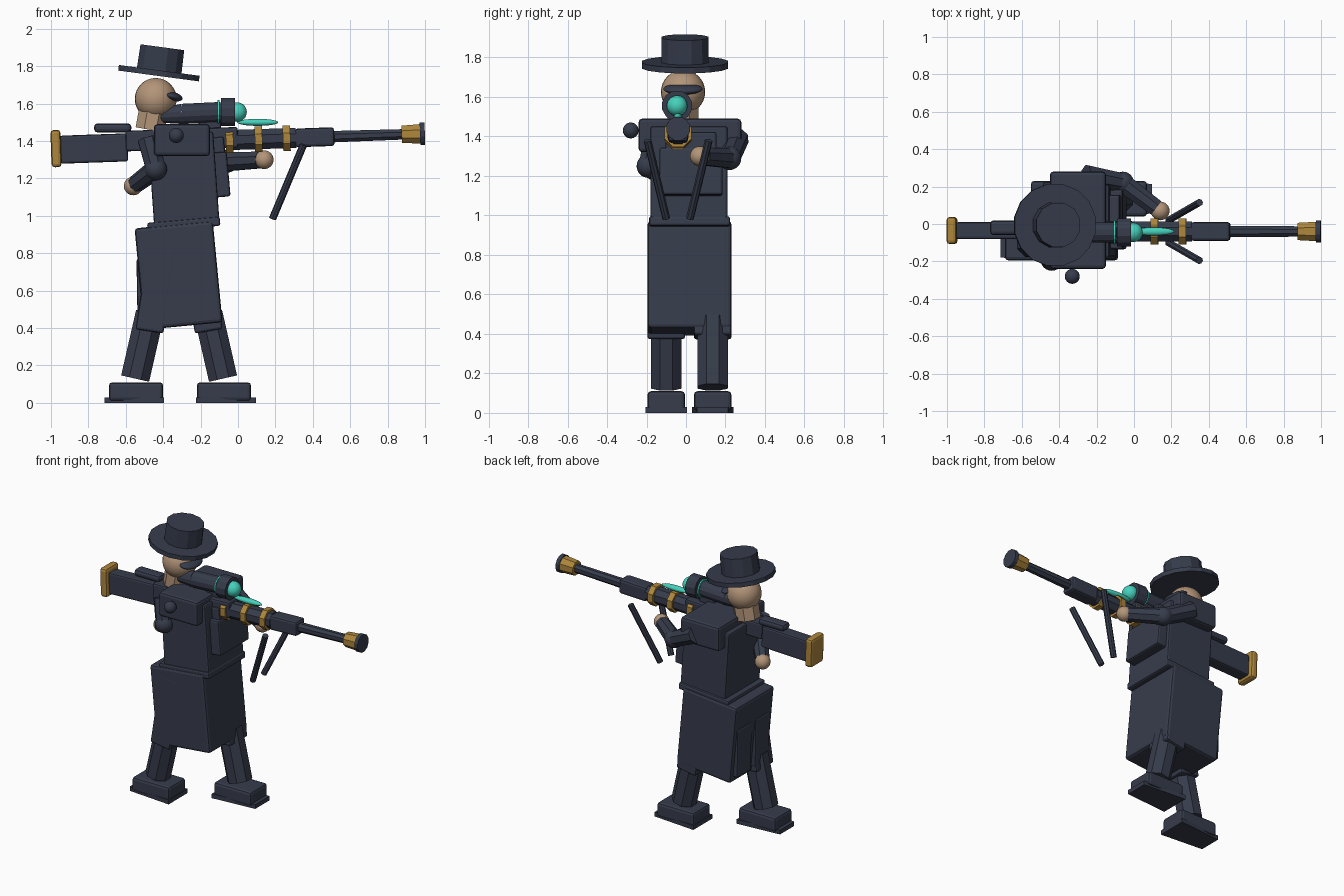
import bpy
import math
from mathutils import Vector, Quaternion

cube = bpy.data.objects.get("Cube")
if cube:
    bpy.data.objects.remove(cube)


def material(name, color):
    m = bpy.data.materials.new(name)
    m.use_nodes = True
    m.diffuse_color = (*color, 1)
    m.node_tree.nodes["Principled BSDF"].inputs["Base Color"].default_value = (*color, 1)
    return m


NAVY = material("dark navy", (0.037, 0.045, 0.071))
SKIN = material("skin tan", (0.45, 0.30, 0.19))
BRASS = material("brass", (0.42, 0.24, 0.045))
TEAL = material("teal glow", (0.06, 0.64, 0.50))


def finish(name, mat, bevel=0.0, smooth=False):
    o = bpy.context.object
    o.name = name
    o.data.materials.append(mat)
    if bevel:
        b = o.modifiers.new("Bevel", "BEVEL")
        b.width = bevel
        b.segments = 2
    if smooth:
        bpy.ops.object.shade_smooth_by_angle(angle=math.radians(35))
    return o


def box(name, center, size, mat=NAVY, tilt=0, bevel=0.012):
    bpy.ops.mesh.primitive_cube_add(size=1, location=center)
    o = bpy.context.object
    o.scale = size
    bpy.ops.object.transform_apply(location=False, rotation=False, scale=True)
    o.rotation_euler.y = math.radians(tilt)
    return finish(name, mat, bevel)


def rod(name, a, b, r1, r2=None, mat=NAVY, sides=8, bevel=0.0):
    a, b = Vector(a), Vector(b)
    bpy.ops.mesh.primitive_cone_add(vertices=sides, radius1=r1, radius2=r2 or r1,
                                    depth=(b - a).length, location=(a + b) / 2)
    o = bpy.context.object
    o.rotation_mode = "QUATERNION"
    o.rotation_quaternion = (b - a).to_track_quat("Z", "Y") @ Quaternion((0, 0, 1), math.pi / sides)
    return finish(name, mat, bevel)


def ball(name, center, r, mat, scale=(1, 1, 1)):
    bpy.ops.mesh.primitive_uv_sphere_add(segments=24, ring_count=16, radius=r, location=center)
    bpy.context.object.scale = scale
    return finish(name, mat, smooth=True)


# Legs and boots: toe points backward on the rear leg, forward on the other
for side, y, foot, knee, hip, toe in (("right", -0.1, -0.55, -0.47, -0.40, -1),
                                      ("left", 0.135, -0.08, -0.16, -0.24, 1)):
    bx = foot + 0.005
    box(side + "_boot", (bx, y, 0.06), (0.29, 0.19, 0.1), bevel=0.018)
    sole = box(side + "_boot_sole", (bx + toe * 0.01, y, 0.015), (0.32, 0.21, 0.03), bevel=0)
    for v in sole.data.vertices:
        if v.co.x * toe > 0:
            v.co.y *= 0.75
    rod(side + "_shin", (foot, y, 0.13), (knee, y, 0.48), 0.083)
    lean = math.degrees(math.atan2(hip - knee, 0.45))
    box(side + "_thigh", ((knee + hip) / 2, y, 0.63), (0.15, 0.19, 0.5), tilt=lean)

# Coat
box("coat_skirt", (-0.318, 0.018, 0.682), (0.42, 0.425, 0.545), tilt=-5.5, bevel=0.018)
for y in (-0.08, 0.12):
    box("coat_tail", (-0.505, y, 0.6), (0.07, 0.16, 0.34), tilt=-1)
box("waist_belt", (-0.29, 0.018, 0.955), (0.39, 0.41, 0.05), tilt=-5)
box("torso", (-0.29, 0.015, 1.19), (0.35, 0.39, 0.5), tilt=-4)
box("chest_panel", (-0.1, 0.025, 1.22), (0.1, 0.32, 0.24), tilt=-5)
box("upper_chest_panel", (-0.12, 0.025, 1.35), (0.1, 0.26, 0.14), tilt=-5)
box("shoulder_yoke", (-0.3, 0.02, 1.405), (0.3, 0.52, 0.17), bevel=0.018)
ball("shoulder_knob", (-0.33, -0.28, 1.43), 0.04, NAVY)

# Arms
for side, shoulder, elbow, hand in (
        ("left", (-0.26, 0.26, 1.39), (-0.06, 0.22, 1.29), (0.14, 0.07, 1.3)),
        ("right", (-0.48, -0.15, 1.41), (-0.44, -0.19, 1.25), (-0.56, -0.05, 1.16))):
    rod(side + "_upper_arm", shoulder, elbow, 0.06, 0.055)
    ball(side + "_elbow", elbow, 0.06, NAVY)
    wrist = Vector(elbow).lerp(Vector(hand), 0.9)
    rod(side + "_forearm", elbow, wrist, 0.055, 0.048)
    ball(side + "_hand", hand, 0.05, SKIN)

# Head
rod("neck", (-0.47, -0.015, 1.46), (-0.45, -0.015, 1.57), 0.085, mat=SKIN)
ball("head", (-0.44, -0.015, 1.625), 0.112, SKIN)
ball("eye_visor", (-0.355, -0.015, 1.64), 0.1, NAVY, (0.6, 1, 0.25)).rotation_euler.y = 0.25

# Hat, tipped forward
axis = Vector((math.sin(0.133), 0, math.cos(0.133)))
base = Vector((-0.425, -0.005, 1.748))
rod("hat_brim", base, base + axis * 0.03, 0.222, sides=16)
rod("hat_crown", base, base + axis * 0.155, 0.125, 0.122, sides=12)


# Rifle: everything sits on one gently rising bore line
def bore(x, dz=0.0):
    return (x, -0.04, 1.41 + 0.033 * (x - 0.1) + dz)


def along(name, x1, x2, r1, r2=None, mat=NAVY, dz=0.0, sides=8):
    return rod(name, bore(x1, dz), bore(x2, dz), r1, r2, mat, sides)


box("butt_plate", (-0.973, -0.035, 1.36), (0.054, 0.145, 0.2), BRASS, -2, 0.018)
box("stock", (-0.77, -0.035, 1.36), (0.36, 0.09, 0.15), tilt=-2)
box("cheek_rest", (-0.67, -0.02, 1.47), (0.2, 0.08, 0.05), bevel=0.02)
box("receiver", (-0.3, -0.04, 1.41), (0.6, 0.11, 0.11), tilt=-2)
along("fore_end", -0.05, 0.31, 0.058)
for x in (-0.045, 0.11, 0.26):
    along("brass_band", x - 0.02, x + 0.02, 0.074, mat=BRASS)
box("barrel_shroud", bore(0.41), (0.21, 0.1, 0.1), tilt=-2, bevel=0.015)
along("barrel", 0.5, 0.89, 0.033, 0.03)
along("muzzle_brake", 0.875, 0.975, 0.05, 0.056, BRASS)
along("muzzle_flange", 0.973, 0.999, 0.062, sides=12)
for s in (-1, 1):
    rod("bipod_leg", (0.35, -0.04 + s * 0.155, 1.38), (0.185, -0.04 + s * 0.06, 0.985), 0.02)

# Scope
rod("scope_eyepiece", (-0.47, -0.045, 1.53), (-0.3, -0.045, 1.545), 0.03, 0.056, sides=12)
rod("scope_tube", (-0.3, -0.045, 1.545), (-0.09, -0.045, 1.555), 0.056, sides=12)
rod("scope_glow_ring", (-0.11, -0.045, 1.555), (-0.1, -0.045, 1.555), 0.065, mat=TEAL, sides=16)
rod("scope_hood", (-0.09, -0.045, 1.555), (-0.015, -0.045, 1.555), 0.078, sides=12)
ball("scope_lens", (-0.005, -0.045, 1.555), 0.052, TEAL)
ball("glow_blade", (0.105, -0.04, 1.5), 0.11, TEAL, (1, 0.2, 0.17))
box("scope_mount", (-0.15, -0.04, 1.47), (0.12, 0.05, 0.1))
